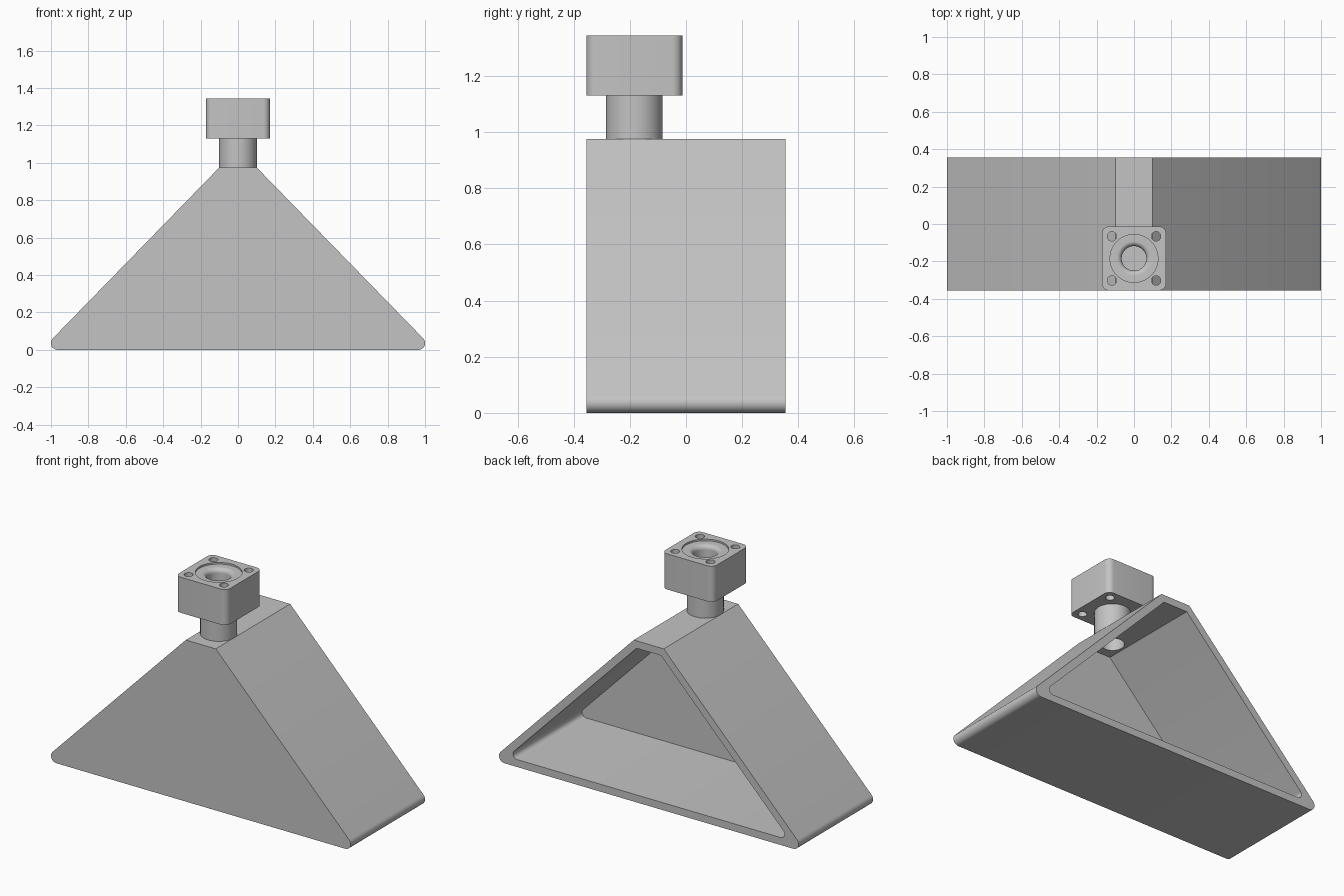
import bpy, bmesh, math
from mathutils import Vector, Matrix

cube = bpy.data.objects.get("Cube")
if cube:
    bpy.data.objects.remove(cube, do_unlink=True)

metal = bpy.data.materials.new("light_grey_metal")
metal.use_nodes = True
grey = (0.55, 0.55, 0.55, 1)
metal.diffuse_color = grey
metal.node_tree.nodes["Principled BSDF"].inputs["Base Color"].default_value = grey

DEPTH = 0.355       # half depth of the horn
WALL = 0.045
TOP = 0.975         # height of the horn's flat top
AXIS = -0.184       # y of the neck axis


def rounded(corners, steps=8):
    """Outline from (x, y, radius) corners, each filleted by an arc."""
    pts = []
    for i, (x, y, r) in enumerate(corners):
        p = Vector((x, y))
        if r == 0:
            pts.append(p)
            continue
        a = (Vector(corners[i - 1][:2]) - p).normalized()
        b = (Vector(corners[(i + 1) % len(corners)][:2]) - p).normalized()
        half = a.angle(b) / 2
        centre = p + (a + b).normalized() * r / math.sin(half)
        start = p + a * r / math.tan(half) - centre
        end = p + b * r / math.tan(half) - centre
        sweep = start.angle_signed(end)
        for k in range(steps + 1):
            pts.append(centre + Matrix.Rotation(-sweep * k / steps, 2) @ start)
    return pts


def make_object(name, bm):
    bmesh.ops.recalc_face_normals(bm, faces=bm.faces)
    mesh = bpy.data.meshes.new(name)
    bm.to_mesh(mesh)
    bm.free()
    mesh.materials.append(metal)
    obj = bpy.data.objects.new(name, mesh)
    bpy.context.collection.objects.link(obj)
    return obj


def extrude(name, points, offset):
    bm = bmesh.new()
    face = bm.faces.new([bm.verts.new(p) for p in points])
    new = bmesh.ops.extrude_face_region(bm, geom=[face])["geom"]
    verts = [v for v in new if isinstance(v, bmesh.types.BMVert)]
    bmesh.ops.translate(bm, verts=verts, vec=offset)
    return make_object(name, bm)


def lathe(name, profile, x=0, y=AXIS, steps=64):
    """Closed solid of revolution from (radius, z) points."""
    bm = bmesh.new()
    rings = [[bm.verts.new((x + r * math.cos(math.tau * k / steps),
                            y + r * math.sin(math.tau * k / steps), z))
              for k in range(steps)] for r, z in profile]
    for low, high in zip(rings, rings[1:]):
        for k in range(steps):
            n = (k + 1) % steps
            bm.faces.new((low[k], low[n], high[n], high[k]))
    bm.faces.new(rings[0])
    bm.faces.new(rings[-1])
    return make_object(name, bm)


def cut(obj, cutters):
    bpy.context.view_layer.objects.active = obj
    for c in cutters:
        mod = obj.modifiers.new("cut", "BOOLEAN")
        mod.operation = "DIFFERENCE"
        mod.solver = "EXACT"
        mod.object = c
        bpy.ops.object.modifier_apply(modifier=mod.name)


# Horn: trapezoid with rounded lower corners, hollow and open at the back
def horn_outline(inset, radius):
    foot, shoulder = 1.05, 0.1
    tilt = math.atan2(TOP, foot - shoulder)
    fx = foot - inset / math.tan(tilt / 2)
    sx = shoulder - inset * math.tan(tilt / 2)
    return rounded([(-fx, inset, radius), (fx, inset, radius),
                    (sx, TOP - inset, 0), (-sx, TOP - inset, 0)])


horn = extrude("horn_body", [(p.x, -DEPTH, p.y) for p in horn_outline(0, 0.036)],
               (0, 2 * DEPTH, 0))
cavity = extrude("cavity_cutter",
                 [(p.x, -DEPTH + 0.052, p.y) for p in horn_outline(WALL, 0.027)],
                 (0, 2 * DEPTH, 0))

# Neck and square mounting flange
neck = lathe("neck", [(0.101, TOP), (0.101, 1.13)])
s = 0.171
square = rounded([(-s, -s, 0.036), (s, -s, 0.036), (s, s, 0.036), (-s, s, 0.036)])
flange = extrude("mounting_flange", [(p.x, p.y + AXIS, 1.13) for p in square],
                 (0, 0, 0.215))

# Bore with a rounded mouth and a shallow seat on top
mouth = [(0.066 + 0.026 * (1 - math.cos(a)), 1.309 + 0.026 * math.sin(a))
         for a in [math.pi / 2 * k / 8 for k in range(9)]]
bore = lathe("bore_cutter", [(0.066, 0.85)] + mouth
             + [(0.128, 1.335), (0.128, 1.4)])
bolts = [lathe("bolt_cutter", [(0.025, 1.0), (0.025, 1.4)],
               sx * 0.118, AXIS + sy * 0.118, 32)
         for sx in (-1, 1) for sy in (-1, 1)]

cut(horn, [cavity, bore])
cut(neck, [bore])
cut(flange, [bore] + bolts)
for c in [cavity, bore] + bolts:
    bpy.data.objects.remove(c, do_unlink=True)

# Smooth curves, keep edges sharp
bpy.ops.object.select_all(action="DESELECT")
for obj in (horn, neck, flange):
    obj.select_set(True)
bpy.context.view_layer.objects.active = horn
bpy.ops.object.shade_smooth_by_angle(angle=math.radians(30))
